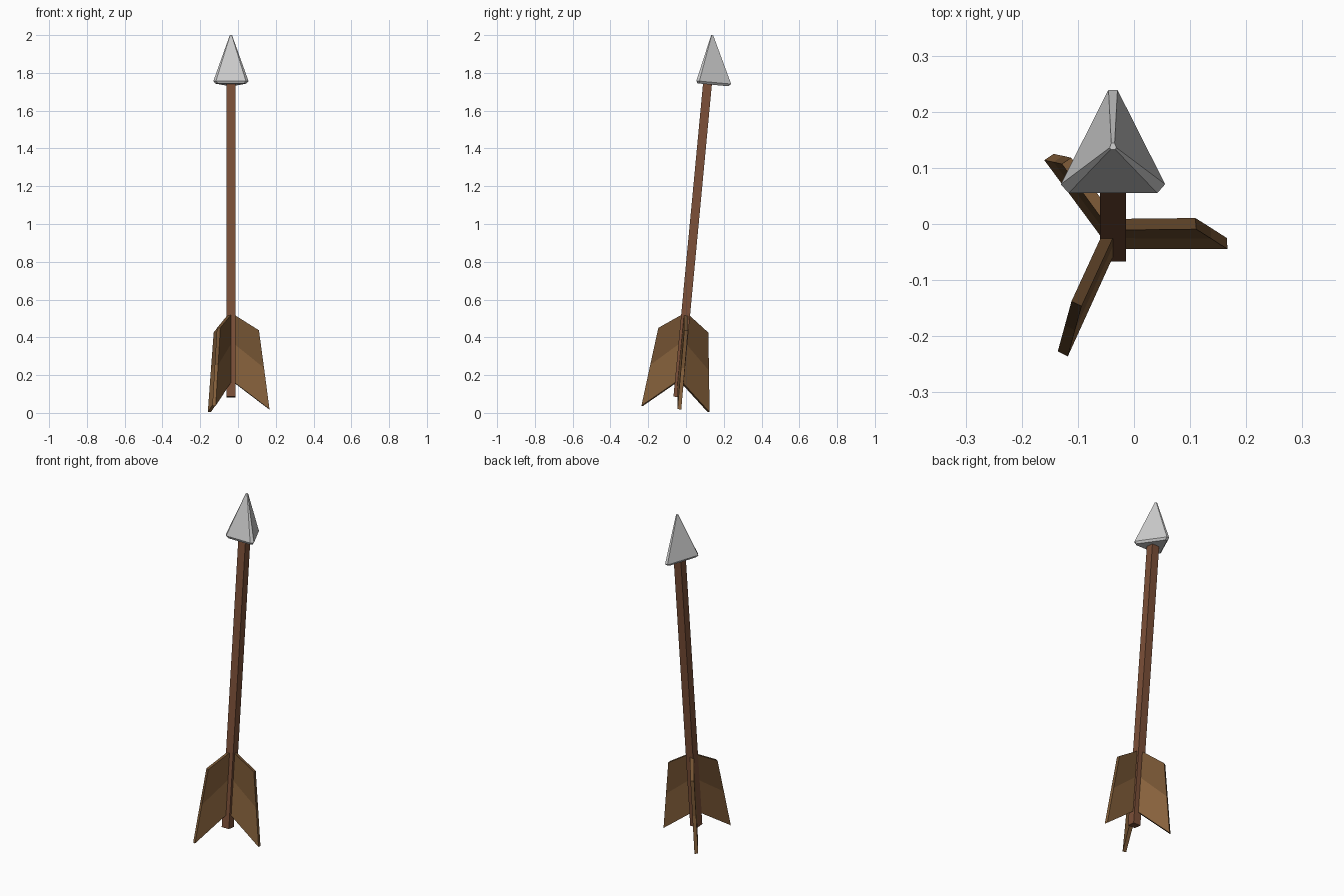
import bpy, bmesh, math
from mathutils import Matrix, Vector

if "Cube" in bpy.data.objects:
    bpy.data.objects.remove(bpy.data.objects["Cube"])

# Local frame: arrow axis is +z from the shaft's lower end, then leaned backwards
LEAN = (Matrix.Translation((-0.0375, -0.043, 0.084))
        @ Matrix.Rotation(-math.atan(0.0945), 4, 'X'))


def material(name, rgb):
    m = bpy.data.materials.new(name)
    m.diffuse_color = (*rgb, 1)
    m.use_nodes = True
    m.node_tree.nodes["Principled BSDF"].inputs["Base Color"].default_value = m.diffuse_color
    return m


def loft(name, rings, mats=(), local=Matrix()):
    """Skin a stack of equal-sized rings and cap both ends."""
    bm = bmesh.new()
    loops = [[bm.verts.new(p) for p in ring] for ring in rings]
    n = len(loops[0])
    for k, (a, b) in enumerate(zip(loops, loops[1:])):
        for i in range(n):
            j = (i + 1) % n
            bm.faces.new((a[i], a[j], b[j], b[i])).material_index = min(k, max(len(mats) - 1, 0))
    bm.faces.new(loops[0][::-1])
    bm.faces.new(loops[-1]).material_index = max(len(mats) - 1, 0)
    bmesh.ops.recalc_face_normals(bm, faces=bm.faces)
    bm.transform(LEAN @ local)
    me = bpy.data.meshes.new(name)
    bm.to_mesh(me)
    bm.free()
    for m in mats:
        me.materials.append(m)
    ob = bpy.data.objects.new(name, me)
    bpy.context.collection.objects.link(ob)
    return ob


wood = material("shaft_wood", (0.20, 0.08, 0.04))
fin_light = material("fin_light", (0.24, 0.12, 0.045))
fin_dark = material("fin_dark", (0.17, 0.085, 0.032))

# Square shaft
h = 0.0235
square = [(-h, -h), (h, -h), (h, h), (-h, h)]
loft("shaft", [[(x, y, z) for x, y in square] for z in (0, 1.70)], [wood])

# Three-sided head with chamfered edges and a tiny blunt tip
outline = [(-0.079, -0.060), (0.079, -0.060), (0.093, -0.044),
           (0.008, 0.125), (-0.008, 0.125), (-0.093, -0.044)]
tip = [(-0.004, -0.005), (0.004, -0.005), (0.006, -0.002),
       (0.003, 0.006), (-0.003, 0.006), (-0.006, -0.002)]
loft("head", [[(x * 0.88, y * 0.88, 1.663) for x, y in outline],
              [(x, y, 1.676) for x, y in outline],
              [(x, y, 1.924) for x, y in tip]])

# Three swept fins: rows of (inner height, outer radius, outer height)
rows = [(0.090, 0.204, -0.064), (0.295, 0.175, 0.155), (0.447, 0.148, 0.355)]
t = 0.010
for k in range(3):
    rings = [[(0, -t, zi), (r, -t, zo), (r, t, zo), (0, t, zi)] for zi, r, zo in rows]
    loft(f"fin_{k + 1}", rings, [fin_light, fin_dark],
         Matrix.Rotation(math.radians(4 + 120 * k), 4, 'Z'))
